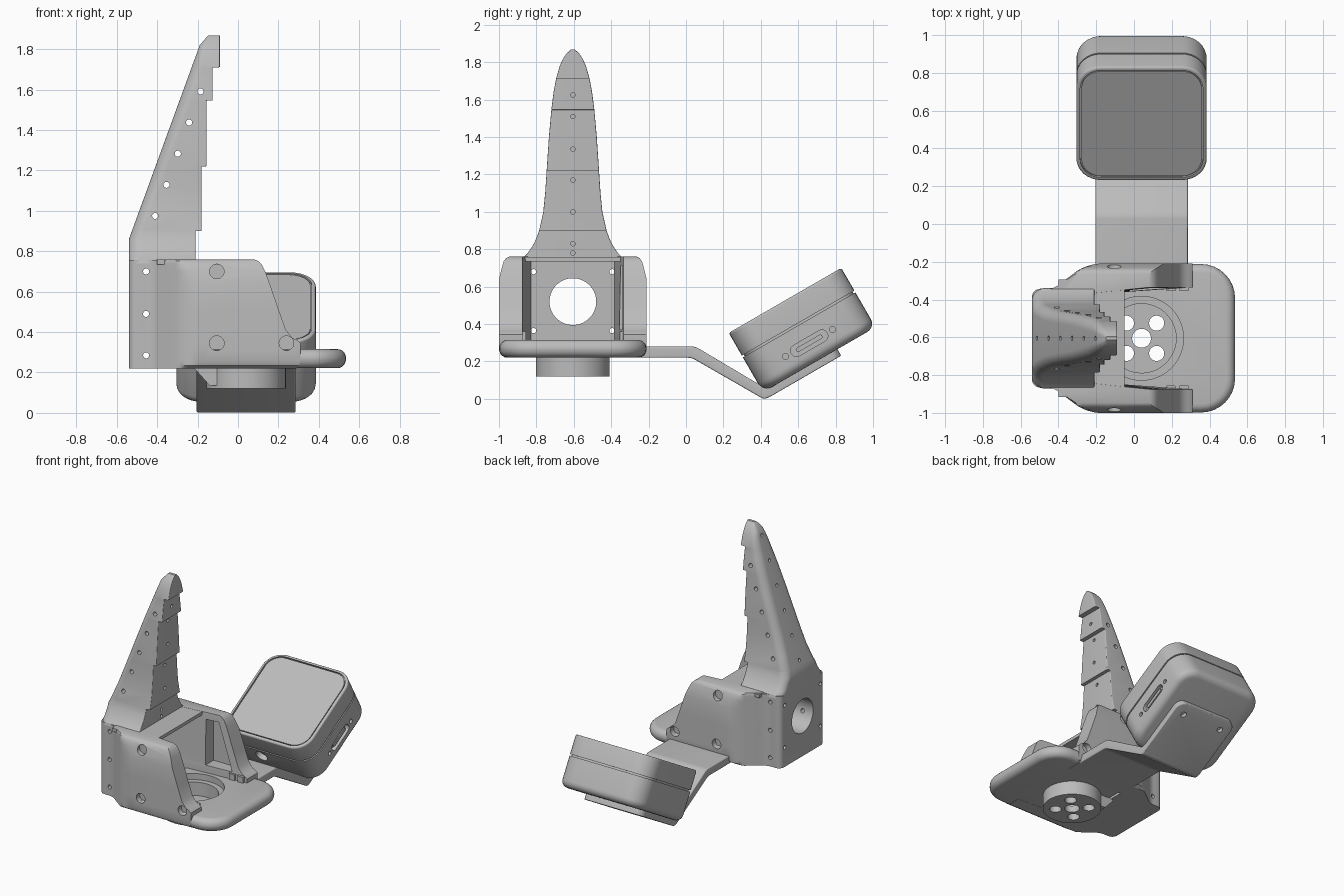
import bpy, bmesh, math
from mathutils import Vector

if "Cube" in bpy.data.objects:
    bpy.data.objects.remove(bpy.data.objects["Cube"])

grey = bpy.data.materials.new("plain_grey")
grey.use_nodes = True
grey.diffuse_color = (0.5, 0.5, 0.5, 1)
grey.node_tree.nodes["Principled BSDF"].inputs["Base Color"].default_value = (0.5, 0.5, 0.5, 1)
MID = -0.605          # centre line of the bracket in y
AXES = {"x": lambda a, b, h: (h, a, b), "y": lambda a, b, h: (a, h, b), "z": lambda a, b, h: (a, b, h)}


def loft(name, rings):
    """Closed solid through rings with equal point counts."""
    bm = bmesh.new()
    loops = [[bm.verts.new(p) for p in ring] for ring in rings]
    n = len(loops[0])
    for low, high in zip(loops, loops[1:]):
        for i in range(n):
            j = (i + 1) % n
            bm.faces.new((low[i], low[j], high[j], high[i]))
    bm.faces.new(loops[0][::-1])
    bm.faces.new(loops[-1])
    bmesh.ops.recalc_face_normals(bm, faces=bm.faces)
    mesh = bpy.data.meshes.new(name)
    bm.to_mesh(mesh)
    bm.free()
    mesh.materials.append(grey)
    obj = bpy.data.objects.new(name, mesh)
    bpy.context.collection.objects.link(obj)
    return obj


def rounded(corners, steps=8):
    """Outline from (a, b, radius) corners."""
    out = []
    for i, (a, b, r) in enumerate(corners):
        p = Vector((a, b))
        if not r:
            out.append(p)
            continue
        s = p + (Vector(corners[i - 1][:2]) - p).normalized() * r
        e = p + (Vector(corners[(i + 1) % len(corners)][:2]) - p).normalized() * r
        c, d = s.lerp(p, 0.55), e.lerp(p, 0.55)
        for k in range(steps + 1):
            t = k / steps
            u = 1 - t
            out.append(s * u**3 + c * 3 * u * u * t + d * 3 * u * t * t + e * t**3)
    return out


def rect(a0, a1, b0, b1, r=0, r2=None):
    r2 = r if r2 is None else r2
    return rounded([(a0, b0, r), (a1, b0, r2), (a1, b1, r2), (a0, b1, r)])


def prism(name, outline, h0, h1, axis="z", low=0, high=0):
    """Extruded outline with optional rounded bottom and top rims."""
    obj = loft(name, [[AXES[axis](a, b, h) for a, b in outline] for h in (h0, h1)])
    bm = bmesh.new()
    bm.from_mesh(obj.data)
    k = "xyz".index(axis)
    for h, width in ((h0, low), (h1, high)):
        if width:
            rim = [e for e in bm.edges if all(abs(v.co[k] - h) < 1e-5 for v in e.verts)]
            bmesh.ops.bevel(bm, geom=rim, offset=width, segments=5, profile=0.5, affect="EDGES")
    bm.to_mesh(obj.data)
    bm.free()
    return obj


def rod(a, b, r, n=32, name="rod"):
    a, b = Vector(a), Vector(b)
    side = (b - a).orthogonal().normalized()
    up = (b - a).normalized().cross(side)
    turns = [math.tau * (i + 0.5) / n for i in range(n)]
    return loft(name, [[p + (side * math.cos(t) + up * math.sin(t)) * r for t in turns] for p in (a, b)])


def extent(mesh):
    return sum(max(v.co[k] for v in mesh.vertices) - min(v.co[k] for v in mesh.vertices)
               for k in range(3)) if mesh.vertices else 0


def combine(obj, others, operation="DIFFERENCE"):
    """Boolean with each part; a result that loses the body is undone and tried with the other solver."""
    bpy.context.view_layer.objects.active = obj
    for other in others:
        for solver in ("EXACT", "MANIFOLD"):
            backup = obj.data.copy()
            mod = obj.modifiers.new("boolean", "BOOLEAN")
            mod.operation, mod.object, mod.solver = operation, other, solver
            bpy.context.view_layer.update()
            bpy.ops.object.modifier_apply(modifier=mod.name)
            changed = len(obj.data.polygons) != len(backup.polygons)
            if changed and extent(obj.data) > extent(backup) - 0.01:
                break
            obj.data = backup
        bpy.data.objects.remove(other)


# Rear block with flared sides, a large opening, screw holes and cross pins
rear = prism("rear_block", rounded([
    (-0.54, MID - 0.26, 0.04), (-0.43, MID - 0.26, 0.03), (-0.36, MID - 0.3125, 0),
    (-0.36, MID + 0.3125, 0), (-0.43, MID + 0.26, 0.03), (-0.54, MID + 0.26, 0.04)]), 0.22, 0.756)
drills = [rod((-0.7, MID, 0.52), (-0.2, MID, 0.52), 0.125, n=48)]
for y in (MID - 0.21, MID + 0.21):
    drills += [rod((-0.7, y, z), (-0.2, y, z), 0.014, n=16) for z in (0.365, 0.68)]
drills += [rod((-0.455, -1.1, z), (-0.455, 0, z), 0.015, n=16) for z in (0.285, 0.49, 0.7)]
combine(rear, drills)

# Side walls: (height, outer half width, forward end) with a sloping front edge
wall_levels = [(0.22, 0.36, 0.29), (0.235, 0.385, 0.3), (0.26, 0.395, 0.31), (0.345, 0.395, 0.31),
               (0.362, 0.395, 0.29), (0.37, 0.395, 0.27), (0.41, 0.395, 0.237), (0.5, 0.395, 0.205),
               (0.64, 0.395, 0.157), (0.7, 0.38, 0.135), (0.735, 0.37, 0.118), (0.752, 0.358, 0.1),
               (0.76, 0.342, 0.08)]
for label, side in (("front", -1), ("rear", 1)):
    rings = []
    for z, w, tip in wall_levels:
        plan = rounded([(-0.4, 0.2825, 0), (-0.25, 0.395, 0.07), (tip, 0.395, 0), (tip, 0.27, 0), (-0.4, 0.22, 0)])
        rings.append([(a, MID + side * min(w, b), z) for a, b in plan])
    wall = loft(label + "_side_wall", rings)
    recesses = [rod((x, MID + side * 0.355, z), (x, MID + side * 0.5, z), 0.036)
                for x, z in ((-0.105, 0.7), (-0.105, 0.345), (0.24, 0.345))]
    if side == 1:
        recesses.append(prism("recess", [(-0.02, 0.37), (0.19, 0.37), (0.08, 0.71), (-0.02, 0.71)],
                              MID + 0.2, MID + 0.345, "y"))
    combine(wall, recesses)
    # Foot blocks against the inside of the wall
    for x in (0.17, 0.24):
        ys = sorted((MID + side * 0.3, MID + side * 0.25))
        prism(label + "_foot_block", rect(x, x + 0.05, *ys, 0.005), 0.3, 0.36)

# Cover under the horn, and floor joining rear block and plate
prism("cover", rect(-0.4, -0.05, MID - 0.31, MID + 0.31), 0.735, 0.759)
prism("floor", rect(-0.4, -0.19, MID - 0.28, MID + 0.28), 0.22, 0.316)

# Base plate with round recess
plate = prism("base_plate", rect(-0.2, 0.535, -0.998, -0.212, 0, 0.18), 0.221, 0.316, low=0.045, high=0.045)
combine(plate, [rod((0.04, MID, 0.27), (0.04, MID, 0.5), 0.222, n=64),
                rod((0.04, MID, 0.1), (0.04, MID, 0.5), 0.183, n=64)])

# Hub cup with web and five holes
hub = rod((0.04, MID, 0.12), (0.04, MID, 0.26), 0.197, n=64, name="hub")
combine(hub, [prism("web", [(-0.22, 0.225), (-0.14, 0.135), (0, 0.135), (0, 0.225)], -0.74, -0.47, "y")], "UNION")
centres = [(0.04, MID, 0.05)]
centres += [(0.04 + sx * 0.08, MID + sy * 0.08, 0.04) for sx in (-1, 1) for sy in (-1, 1)]
combine(hub, [rod((0.04, MID, 0.17), (0.04, MID, 0.5), 0.183, n=64)]
        + [rod((x, y, 0), (x, y, 0.4), r) for x, y, r in centres])

# Finger horn: stepped inner face, sloping outer face, tapering width
widths = [(0.74, 0.265), (0.76, 0.26), (0.78, 0.24), (0.83, 0.208), (0.86, 0.195), (0.9, 0.18), (1.0, 0.158),
          (1.1, 0.148), (1.22, 0.14), (1.4, 0.128), (1.545, 0.115), (1.64, 0.103), (1.71, 0.09), (1.78, 0.07),
          (1.82, 0.052), (1.85, 0.031), (1.868, 0.01)]
steps = {0.9: -0.18, 1.22: -0.155, 1.545: -0.125, 1.71: -0.09}


def horn_ring(z, w, front):
    back = -0.54 + max(0, z - 0.86) * 0.365 + max(0, z - 1.82) * 0.5
    r = min(0.06, w * 0.6, (front - back) * 0.6)
    return [(a, MID + b, z) for a, b in rect(back, front, -w, w, r, 0.006)]


rings, front = [], -0.21
for z, w in widths:
    rings.append(horn_ring(z, w, front))
    if z in steps:
        front = steps[z]
        rings.append(horn_ring(z + 0.001, w, front))
horn = loft("horn", rings)
# Cross pins, then shallow holes up the inner and outer faces
pins = [rod((-0.41 + 0.056 * i, -1, 0.975 + 0.154 * i), (-0.41 + 0.056 * i, 0, 0.975 + 0.154 * i), 0.015, n=16)
        for i in range(5)]
for z in (0.78, 0.83, 1.0, 1.17, 1.335, 1.51, 1.625):
    face = max([-0.21] + [x for h, x in steps.items() if h < z])
    pins.append(rod((face - 0.03, MID, z), (0, MID, z), 0.012, n=16))
for i in range(6):
    z = 0.93 + 0.17 * i
    spot = Vector((-0.54 + (z - 0.86) * 0.365, MID, z))
    normal = Vector((-0.94, 0, 0.34))
    pins.append(rod(spot - normal * 0.03, spot + normal * 0.05, 0.012, n=16))
combine(horn, pins)

# Bent arm
arm = rounded([(-0.25, 0.22, 0), (0.03, 0.22, 0.02), (0.42, -0.004, 0.02), (0.47, 0.024, 0),
               (0.45, 0.065, 0), (0.42, 0.06, 0), (0.05, 0.28, 0.02), (-0.25, 0.28, 0)])
prism("arm", arm, -0.205, 0.285, "x", low=0.008, high=0.008)

# Tilted camera box, built flat and then turned
lower = prism("box_lower", rect(-0.345, 0.345, 0, 0.695, 0.13), -0.363, -0.148, low=0.05)
upper = prism("box_upper", rect(-0.345, 0.345, 0, 0.695, 0.13), -0.137, 0.003, high=0.012)
core = prism("box_seam", rect(-0.333, 0.333, 0.012, 0.683, 0.12), -0.16, -0.12)
panel = prism("box_panel", rect(-0.318, 0.318, 0.027, 0.668, 0.105), -0.02, 0)
pad = prism("arm_pad", rounded([(-0.245, 0.02, 0), (0.245, 0.02, 0), (0.245, 0.46, 0.06), (-0.245, 0.46, 0.06)]),
            -0.403, -0.36, low=0.006)
combine(upper, [prism("panel_gap", rect(-0.325, 0.325, 0.02, 0.675, 0.112), -0.01, 0.1)])
combine(lower, [
    rod((0.31, 0.2, -0.258), (0.4, 0.2, -0.258), 0.016),
    rod((0.31, 0.49, -0.258), (0.4, 0.49, -0.258), 0.016),
    rod((-0.08, -0.1, -0.21), (-0.08, 0.04, -0.21), 0.045),
    prism("port", rect(0.235, 0.455, -0.292, -0.228, 0.031), 0.315, 0.4, "x"),
])
tongue = prism("port_tongue", rect(0.265, 0.425, -0.272, -0.248, 0.011), 0.3, 0.338, "x")
combine(pad, [rod((x, 0.38, -0.5), (x, 0.38, -0.375), 0.02) for x in (-0.16, 0.16)])
for part in (lower, upper, core, panel, pad, tongue):
    part.rotation_euler.x = math.radians(30)
    part.location = (0.04, 0.23, 0.35)

# Smooth shading with sharp edges kept
for obj in bpy.context.collection.objects:
    if obj.type == "MESH" and grey.name in obj.data.materials:
        bpy.ops.object.select_all(action="DESELECT")
        obj.select_set(True)
        bpy.context.view_layer.objects.active = obj
        bpy.ops.object.shade_smooth_by_angle(angle=math.radians(30))
